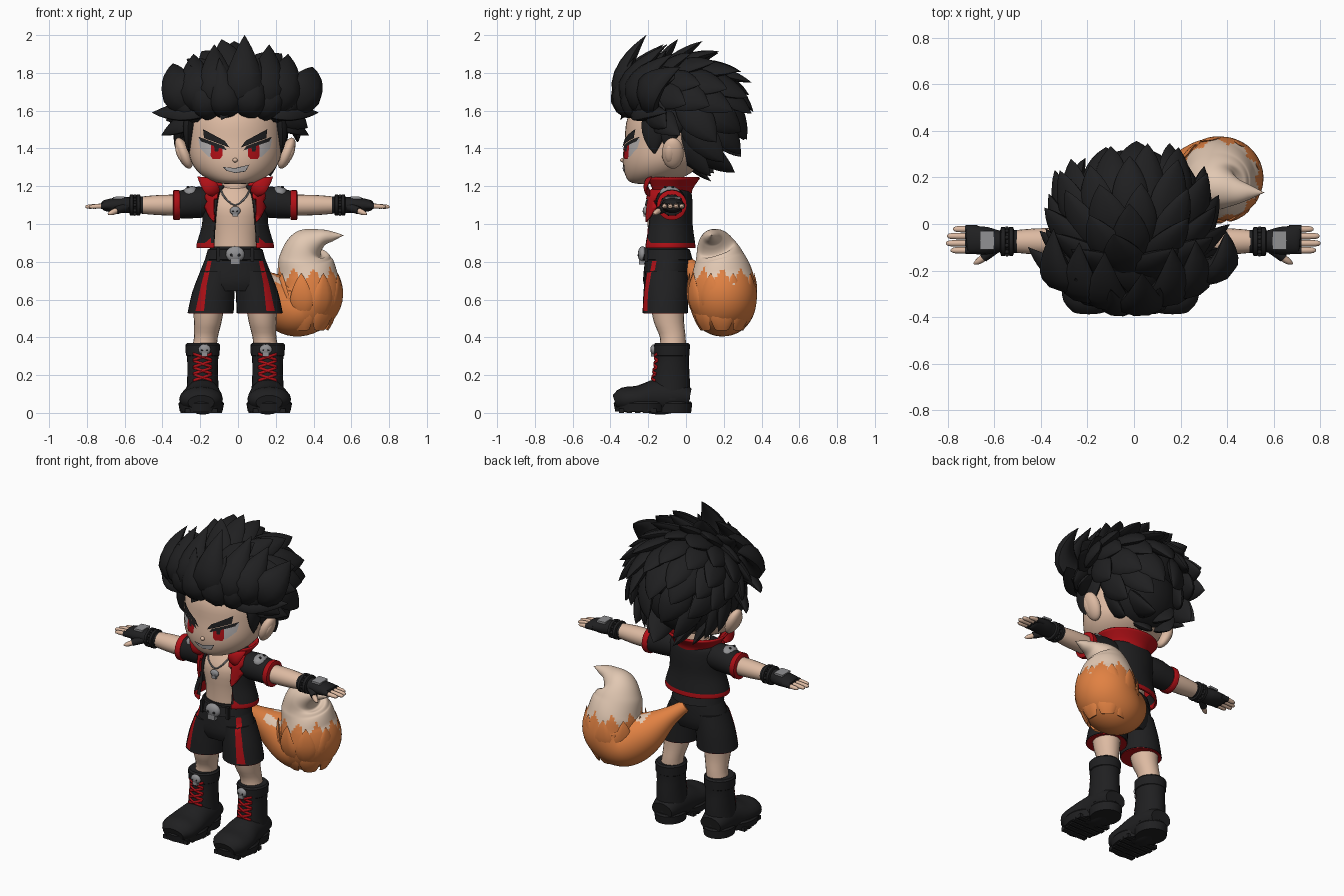
import bpy, bmesh, random
from math import sin, cos, pi, radians, asin, atan2
from mathutils import Vector, Matrix
from mathutils.bvhtree import BVHTree

random.seed(4)
if "Cube" in bpy.data.objects:
    bpy.data.objects.remove(bpy.data.objects["Cube"])
X, Y, Z = Vector((1, 0, 0)), Vector((0, 1, 0)), Vector((0, 0, 1))
parts = []

def colour(name, r, g, b):
    m = bpy.data.materials.new(name)
    m.use_nodes = True
    m.diffuse_color = (r, g, b, 1)
    m.node_tree.nodes["Principled BSDF"].inputs["Base Color"].default_value = (r, g, b, 1)
    return m

BLACK = colour("soft black", .014, .014, .015)
SKIN = colour("skin", .72, .49, .36)
RED = colour("red", .43, .005, .008)
ORANGE = colour("fur orange", .75, .22, .055)
CREAM = colour("fur cream", .76, .58, .45)
GREY = colour("metal grey", .28, .28, .29)
WHITE = colour("eye white", .45, .43, .43)

def finish(name, bm, *mats, rule=None, thick=0):
    bmesh.ops.recalc_face_normals(bm, faces=bm.faces)
    for f in bm.faces:
        f.material_index = rule(f.calc_center_median()) if rule else 0
    me = bpy.data.meshes.new(name)
    bm.to_mesh(me)
    bm.free()
    ob = bpy.data.objects.new(name, me)
    bpy.context.collection.objects.link(ob)
    for m in mats:
        me.materials.append(m)
    if thick:
        ob.modifiers.new("thickness", "SOLIDIFY").thickness = thick
    parts.append(ob)
    return ob

def spline(pts, n):
    out = []
    for i in range(len(pts) - 1):
        a, b, c, d = (pts[max(0, min(len(pts) - 1, i + k))] for k in (-1, 0, 1, 2))
        for j in range(n):
            t = j / n
            out.append([(2*q + (r-p)*t + (2*p-5*q+4*r-s)*t*t + (3*q-p-3*r+s)*t**3) / 2
                        for p, q, r, s in zip(a, b, c, d)])
    return out + [list(pts[-1])]

def tube(name, pts, *mats, up=Z, axis=None, seg=20, n=3, rule=None):
    """Loft of ellipses; each point is x, y, z, side radius, up radius."""
    pts = spline(pts, n)
    bm, rings = bmesh.new(), []
    for i, p in enumerate(pts):
        t = axis or (Vector(pts[min(i+1, len(pts)-1)][:3]) - Vector(pts[max(i-1, 0)][:3])).normalized()
        side = t.cross(up).normalized()
        top = side.cross(t)
        rings.append([bm.verts.new(Vector(p[:3]) + side * max(p[3], .001) * cos(2*pi*k/seg)
                      + top * max(p[4], .001) * sin(2*pi*k/seg)) for k in range(seg)])
    for a, b in zip(rings, rings[1:]):
        for k in range(seg):
            bm.faces.new((a[k], a[k-1], b[k-1], b[k]))
    bm.faces.new(rings[0])
    bm.faces.new(rings[-1])
    return finish(name, bm, *mats, rule=rule)

def column(name, pts, *mats, **kw):
    return tube(name, pts, *mats, up=Y, axis=Z, **kw)

def ball(name, loc, size, mat, turn=0, axis="Y"):
    bm = bmesh.new()
    m = Matrix.Translation(loc) @ Matrix.Rotation(turn, 4, axis) @ Matrix.Diagonal((*size, 1))
    bmesh.ops.create_uvsphere(bm, u_segments=20, v_segments=12, radius=1, matrix=m)
    return finish(name, bm, mat)

def box(name, loc, size, mat, turn=0, axis="Y"):
    bm = bmesh.new()
    m = Matrix.Translation(loc) @ Matrix.Rotation(turn, 4, axis) @ Matrix.Diagonal((*size, 1))
    bmesh.ops.create_cube(bm, size=1, matrix=m)
    return finish(name, bm, mat)

def shell(name, rings, *mats, rule=None, thick=.012, seg=40):
    """Open-fronted garment; each ring is z, width, depth, y centre, half gap."""
    bm, rows = bmesh.new(), []
    for z, rx, ry, yc, gap in spline(rings, 4):
        a = asin(min(gap / rx, .95))
        angles = [a + (2*pi - 2*a) * k / seg for k in range(seg + 1)]
        rows.append([bm.verts.new((rx*sin(t), yc - ry*cos(t), z)) for t in angles])
    for a, b in zip(rows, rows[1:]):
        for k in range(seg):
            bm.faces.new((a[k], a[k+1], b[k+1], b[k]))
    return finish(name, bm, *mats, rule=rule, thick=thick)

def plate(name, outline, mat, targets, lift=.004, thick=0):
    """Flat outline in x and z, laid onto the front of the target parts."""
    bm = bmesh.new()
    bm.faces.new([bm.verts.new((x, -1, z)) for x, z in outline])
    for axis, lo in ((X, -.3), (Z, .5)):
        for k in range(60):
            bmesh.ops.bisect_plane(bm, geom=bm.verts[:] + bm.edges[:] + bm.faces[:],
                                   plane_co=axis * (lo + k * .0171), plane_no=axis)
    trees = [BVHTree.FromPolygons([v.co for v in t.data.vertices],
                                  [p.vertices for p in t.data.polygons]) for t in targets]
    for v in bm.verts:
        hits = [h[0].y for h in (t.ray_cast(v.co, Y) for t in trees) if h[0]]
        v.co.y = min(hits, default=-.1) - lift
    return finish(name, bm, mat, thick=thick)

def lock(name, base, ctrl, tip, w, mat, up, flat=.5):
    """Leaf-shaped tuft along a bent path."""
    base, ctrl, tip = map(Vector, (base, ctrl, tip))
    pts = []
    for t, k in zip((0, .2, .45, .7, .88, 1), (.6, .9, 1, .72, .36, 0)):
        p = base*(1-t)**2 + ctrl*2*t*(1-t) + tip*t*t
        pts.append((*p, w*k, w*k*flat))
    tube(name, pts, mat, up=Vector(up), seg=10, n=2)

def skull(name, x, y, z, r):
    ball(name, (x, y, z), (r, r*.5, r*.85), GREY)
    box(name + "_jaw", (x, y - r*.1, z - r*.8), (r, r*.6, r*.6), GREY)
    for e in (-1, 1):
        ball(name + "_eye", (x + e*r*.4, y - r*.42, z - r*.1), (r*.16, r*.1, r*.16), BLACK)

# Head, neck and torso
head = column("head", [(0, -.19, 1.212, .05, .06), (0, -.185, 1.225, .115, .115), (0, -.15, 1.27, .19, .175),
                       (0, -.12, 1.34, .236, .215), (0, -.11, 1.44, .246, .215), (0, -.1, 1.56, .232, .21),
                       (0, -.08, 1.66, .17, .16), (0, -.08, 1.72, .05, .05)], SKIN, seg=40, n=4)
ball("nose", (0, -.333, 1.338), (.014, .016, .012), SKIN)
column("neck", [(0, -.08, 1.1, .085, .075), (0, -.09, 1.25, .065, .065)], SKIN)
column("torso", [(0, -.1, .82, .125, .1), (0, -.1, .95, .125, .1), (0, -.1, 1.08, .15, .108),
                 (0, -.09, 1.15, .13, .09), (0, -.085, 1.2, .07, .06)], SKIN, seg=32)

# Face details
for s in (-1, 1):
    def face(name, pts, mat, lift):
        plate(name, [(s*x, z) for x, z in pts], mat, [head], lift)
    face("eye_white", [(.06, 1.40), (.16, 1.45), (.195, 1.45), (.185, 1.40), (.14, 1.355), (.075, 1.35)], WHITE, .003)
    face("iris", [(.068, 1.40), (.127, 1.42), (.13, 1.36), (.12, 1.345), (.08, 1.345), (.068, 1.36)], RED, .005)
    face("pupil", [(.086, 1.405), (.112, 1.415), (.108, 1.385), (.09, 1.385)], BLACK, .007)
    face("eyelash", [(.045, 1.39), (.06, 1.413), (.195, 1.462), (.18, 1.437)], BLACK, .007)
    face("eyebrow", [(.03, 1.405), (.055, 1.44), (.17, 1.502), (.165, 1.455)], BLACK, .009)
    ball("ear", (s*.272, -.07, 1.375), (.036, .058, .088), SKIN, s*.4)
    ball("inner_ear", (s*.288, -.085, 1.372), (.022, .03, .055), SKIN, s*.4)
plate("mouth_line", [(-.065, 1.302), (0, 1.296), (.075, 1.314), (.055, 1.278), (0, 1.27), (-.045, 1.282)], BLACK, [head], .003)
plate("teeth", [(-.06, 1.3), (0, 1.293), (.07, 1.31), (.053, 1.281), (0, 1.273), (-.043, 1.284)], WHITE, [head], .005)

# Hair: inner mass, swept-up fringe, sideburns
ball("hair_mass", (.01, -.03, 1.66), (.275, .28, .18), BLACK)
ball("hair_nape", (.005, .04, 1.5), (.235, .17, .21), BLACK)
for x, y, z in [(-.33, -.02, 1.85), (-.22, -.08, 1.9), (-.11, -.12, 1.95), (.05, -.21, 2), (.18, -.1, 1.95),
                (.28, -.07, 1.9), (.41, -.03, 1.83)]:
    lock("fringe_lock", (x*.6, -.25 + x*x*.5, 1.6), (x*1.05, -.45 + x*x, 1.72), (x, y, z), .105, BLACK, -Y + X*x, .55)
for x, z in [(-.27, 1.68), (-.17, 1.76), (-.06, 1.8), (.09, 1.8), (.19, 1.74), (.28, 1.68)]:
    lock("hairline_lock", (x*.6, -.25 + x*x, 1.59), (x*.9, -.45 + x*x*1.8, 1.6), (x*1.4, -.29 + x*x*2, z + .08), .08, BLACK, -Y + X*x, .6)
for s in (-1, 1):
    lock("sideburn", (s*.225, -.14, 1.64), (s*.265, -.185, 1.5), (s*.243, -.165, 1.37), .07, BLACK, X*s, .4)
    lock("sideburn", (s*.235, -.06, 1.62), (s*.27, -.09, 1.52), (s*.25, -.1, 1.4), .07, BLACK, X*s, .4)
    lock("temple_lock", (s*.16, -.25, 1.6), (s*.29, -.25, 1.6), (s*.44, -.1, 1.59), .07, BLACK, Z - Y)
    lock("temple_lock", (s*.2, -.13, 1.57), (s*.29, -.14, 1.54), (s*.39, -.03, 1.47), .07, BLACK, Z - Y)

# Overlapping locks in rings, flowing away from the fringe over the whole scalp
pole = Vector((0, -.8, .55)).normalized()
across = X.cross(pole)
for ring, (angle, count) in enumerate([(28, 7), (48, 10), (68, 13), (88, 14), (108, 13), (128, 10), (150, 6)]):
    for k in range(count):
        a = 2*pi*(k + ring % 2 * .5 + random.uniform(-.15, .15)) / count
        e = radians(angle + random.uniform(-4, 4))
        out = pole*cos(e) + (X*cos(a) + across*sin(a))*sin(e)
        root = Vector((.01 + .29*out.x, .245*out.y, 1.6 + .245*out.z))
        if root.z < 1.58 and root.y < .01:
            continue
        flow = (out*out.dot(pole) - pole).normalized()
        if out.z < -.2:
            flow = (flow - Z*.9 + Y*.2).normalized()
        lock("scalp_lock", root - flow*.13 - out*.04, root + out*.05 - flow*.01,
             root + flow*.13 + out*random.uniform(.07, .11) + Z*.02, random.uniform(.075, .095), BLACK, out, .4)

# Jacket with red hem, collar and lapels
jacket = shell("jacket", [(.872, .205, .145, -.095, .115), (.9, .203, .143, -.095, .115), (1, .175, .13, -.095, .11),
                          (1.1, .175, .125, -.09, .1), (1.17, .165, .112, -.085, .085), (1.205, .09, .08, -.08, .06)],
               BLACK, RED, rule=lambda c: c.z < .9)
shell("collar", [(1.14, .12, .1, -.085, .085), (1.19, .14, .115, -.09, .1), (1.25, .185, .15, -.085, .125)], RED)
for s in (-1, 1):
    plate("lapel", [(s*x, z) for x, z in [(.09, 1.19), (.15, 1.19), (.172, 1.15), (.15, 1.12), (.165, 1.09),
          (.14, 1.04), (.115, 1.01), (.1, 1.08)]], RED, [jacket], .022, .009)
    lock("collar_point", (s*.1, -.19, 1.16), (s*.13, -.24, 1.2), (s*.2, -.18, 1.25), .04, RED, -Y, .3)
    plate("front_edge", [(s*.112, .9), (s*.112, .98), (s*.125, .93), (s*.16, .9)], RED, [jacket])

# Arms, sleeves, gloves and hands
for s in (-1, 1):
    def limb(name, pts, mat, **kw):
        return tube(name, [(s*x + .012*(x > .4), y, z, a, b) for x, y, z, a, b in pts], mat, **kw)
    limb("sleeve", [(.1, -.085, 1.115, .075, .07), (.19, -.08, 1.115, .08, .083), (.3, -.075, 1.1, .072, .072)], BLACK)
    limb("sleeve_cuff", [(.292, -.075, 1.1, .075, .075), (.3, -.075, 1.1, .08, .08),
                         (.325, -.075, 1.1, .08, .08), (.33, -.075, 1.1, .07, .07)], RED, n=1)
    limb("arm", [(.28, -.075, 1.1, .058, .056), (.42, -.075, 1.1, .056, .053), (.54, -.075, 1.1, .045, .042)], SKIN)
    limb("glove", [(.5, -.075, 1.1, .05, .046), (.57, -.075, 1.1, .046, .042), (.63, -.072, 1.1, .059, .042),
                   (.7, -.068, 1.098, .06, .03), (.715, -.068, 1.097, .055, .02)], BLACK)
    for x in (.525, .56):
        limb("wrist_strap", [(x - .012, -.075, 1.1, .05, .046), (x - .008, -.075, 1.1, .062, .056),
                             (x + .008, -.075, 1.1, .062, .056), (x + .012, -.075, 1.1, .05, .046)], BLACK, n=1)
    for k in range(10):
        ball("strap_stud", (s*.543 + .012, -.075 + .056*cos(k*pi/5), 1.1 + .05*sin(k*pi/5)), (.009,)*3, BLACK)
    box("hand_plate", (s*.628 + .012, -.07, 1.139), (.06, .08, .012), GREY, s*.04)
    for y, end in ((-.022, .775), (-.052, .8), (-.083, .805), (-.113, .785)):
        limb("finger", [(.68, y, 1.097, .014, .014), (end - .02, y, 1.092, .013, .012), (end, y, 1.09, .004, .004)], SKIN, seg=10)
        limb("finger_sleeve", [(.67, y, 1.097, .017, .018), (.722, y, 1.095, .017, .017)], BLACK, seg=10)
    limb("thumb_sleeve", [(.59, -.1, 1.09, .025, .024), (.645, -.145, 1.07, .02, .02)], BLACK, seg=10)
    limb("thumb", [(.63, -.135, 1.075, .016, .016), (.665, -.16, 1.06, .014, .014), (.685, -.17, 1.052, .004, .004)], SKIN, seg=10)
    ball("shoulder_emblem", (s*.235, -.085, 1.165), (.043, .055, .035), GREY, s*.25)
    for y in (-.11, -.07):
        ball("emblem_eye", (s*.25, y, 1.196), (.008, .007, .006), BLACK, s*.25)

# Necklace
tube("necklace", [(-.08, -.15, 1.19, .005, .005), (-.055, -.2, 1.14, .005, .005), (0, -.212, 1.1, .005, .005),
                  (.055, -.2, 1.14, .005, .005), (.08, -.15, 1.19, .005, .005)], GREY, seg=6)
skull("pendant", 0, -.215, 1.07, .028)

# Shorts, belt and side stripes
hips = column("shorts_hips", [(0, -.1, .88, .13, .108), (0, -.1, .8, .165, .118), (0, -.105, .7, .2, .122),
                              (0, -.105, .645, .19, .105)], BLACK, seg=32)
column("belt", [(0, -.1, z, w, w - .025) for z, w in ((.808, .145), (.812, .16), (.865, .145), (.87, .13))], BLACK, n=1, seg=32)
skull("buckle", 0, -.23, .84, .05)
for s in (-1, 1):
    box("belt_loop", (s*.09, -.21, .838), (.018, .02, .075), BLACK)
    leg = column("shorts_leg", [(s*.09, -.105, .75, .095, .11), (s*.115, -.108, .64, .112, .117),
                                (s*.13, -.11, .53, .122, .12)], BLACK, seg=28)
    column("shorts_lining", [(s*.13, -.11, .534, .118, .116), (s*.13, -.11, .526, .118, .116)], RED, n=1, seg=28)
    plate("side_stripe", [(s*x, z) for x, z in ((.125, .805), (.146, .805), (.18, .68), (.21, .54), (.165, .54), (.15, .68))],
          RED, [hips, leg], .005)

# Legs and laced boots
for s in (-1, 1):
    x = s*.172
    column("leg", [(s*.14, -.1, .58, .085, .09), (s*.145, -.09, .48, .073, .08), (s*.155, -.07, .4, .063, .068),
                   (s*.165, -.07, .33, .068, .07)], SKIN)
    shaft = column("boot_shaft", [(x, -.085, .07, .09, .105), (x, -.08, .18, .082, .1), (x, -.075, .28, .082, .09),
                                  (x, -.075, .35, .09, .095), (x, -.075, .368, .082, .088)], BLACK, seg=24)
    column("boot_cuff", [(x, -.075, z, w, w + .004) for z, w in ((.3, .083), (.305, .089), (.36, .092), (.37, .083))], BLACK, n=1)
    toe = s*.18
    foot = tube("boot_foot", [(x, .02, .08, .07, .05), (x, -.05, .09, .088, .085), (x, -.15, .085, .098, .095),
                       (toe, -.25, .075, .115, .07), (toe, -.33, .068, .108, .066), (toe, -.375, .055, .07, .04)], BLACK)
    column("boot_sole", [(toe, -.24, z, .118 + g, .14 + g) for z, g in ((.008, -.005), (.05, .003), (.06, -.005))], BLACK, n=1, seg=28)
    column("boot_heel", [(x, -.07, z, .09 + g, .1 + g) for z, g in ((0, -.003), (.05, .003), (.06, -.005))], BLACK, n=1, seg=28)
    for k in range(5):
        box("tread", (toe, -.17 - .043*k, .012), (.22 - .012*k*(k > 1), .028, .024), BLACK)
    for k in range(4):
        z = .165 + .036*k
        for d in (-1, 1):
            plate("lace", [(x - d*.05, z), (x + d*.05, z + .032), (x + d*.05, z + .046), (x - d*.05, z + .014)],
                  RED, [shaft, foot], .006, .008)
    skull("boot_emblem", x - s*.01, -.172, .335, .033)

# Bushy tail with a pale tip and fur tufts
def pale(c):
    a = atan2(c.y - .19, c.x - .39) * 9 / (2*pi)
    return c.z > .68 + abs(a % 1 - .5) * .18 and c.x > .17
tube("tail", [(.01, .01, .79, .035, .035), (.09, .07, .72, .06, .06), (.2, .15, .62, .125, .125), (.31, .19, .56, .155, .165),
              (.385, .195, .62, .185, .18), (.38, .19, .73, .16, .165), (.37, .175, .82, .14, .13),
              (.385, .155, .885, .1, .1), (.45, .14, .925, .05, .06), (.515, .137, .935, .026, .03), (.575, .135, .94, 0, 0)],
     ORANGE, CREAM, up=Vector((-.4, 1, 0)), seg=72, n=10, rule=pale)
for row, (z, r, count, rise) in enumerate([(.5, .125, 7, .14), (.57, .155, 9, .17)]):
    for k in range(count):
        a = 2*pi*(k + row*.5)/count
        out = Vector((cos(a), sin(a), 0))
        mid = Vector((.38, .19, z)) + out*r
        lock("tail_tuft", mid - Z*.06 - out*.02, mid + out*.035 + Z*.04, mid + out*.018 + Z*rise, .06, ORANGE, out, .25)

# Shade everything smoothly and centre the figure
bpy.ops.object.select_all(action="DESELECT")
for ob in parts:
    ob.location.x -= .015
    ob.select_set(True)
bpy.context.view_layer.objects.active = parts[0]
bpy.ops.object.shade_smooth_by_angle(angle=radians(40))
